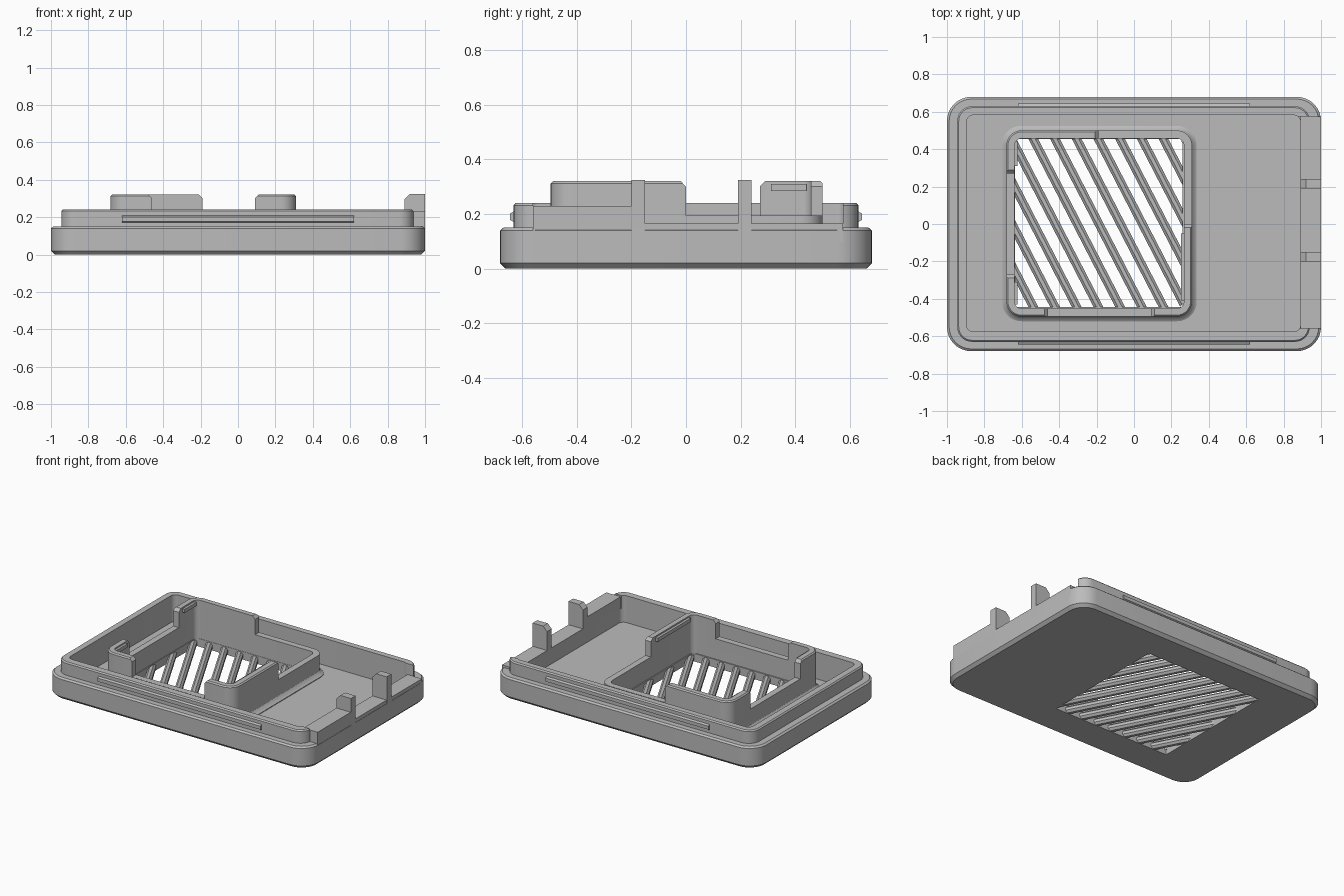
import bpy, bmesh, math
from mathutils import Matrix, Vector

cube = bpy.data.objects.get("Cube")
if cube:
    bpy.data.objects.remove(cube, do_unlink=True)

grey = bpy.data.materials.new("plastic_grey")
grey.use_nodes = True
tone = (0.5, 0.5, 0.5, 1)
grey.diffuse_color = tone
grey.node_tree.nodes["Principled BSDF"].inputs["Base Color"].default_value = tone


def finish(name, bm):
    bmesh.ops.recalc_face_normals(bm, faces=bm.faces)
    mesh = bpy.data.meshes.new(name)
    bm.to_mesh(mesh)
    bm.free()
    mesh.materials.append(grey)
    obj = bpy.data.objects.new(name, mesh)
    bpy.context.collection.objects.link(obj)
    return obj


def smooth(obj):
    bpy.ops.object.select_all(action='DESELECT')
    obj.select_set(True)
    bpy.context.view_layer.objects.active = obj
    bpy.ops.object.shade_smooth_by_angle(angle=math.radians(30))


def rounded(rect, radius, z, inset=0.0, steps=8):
    """Rounded rectangle loop at height z, shrunk by inset."""
    x0, x1, y0, y1 = rect
    r = max(radius - inset, 0.004)
    x0, x1, y0, y1 = x0 + inset, x1 - inset, y0 + inset, y1 - inset
    corners = [(x1 - r, y1 - r), (x0 + r, y1 - r), (x0 + r, y0 + r), (x1 - r, y0 + r)]
    loop = []
    for q, (cx, cy) in enumerate(corners):
        for i in range(steps + 1):
            a = (q + i / steps) * math.pi / 2
            loop.append((cx + r * math.cos(a), cy + r * math.sin(a), z))
    return loop


def loft(name, loops, closed=False):
    """Skin a stack of loops; cap the ends or join last to first."""
    bm = bmesh.new()
    rings = [[bm.verts.new(p) for p in loop] for loop in loops]
    pairs = list(zip(rings, rings[1:]))
    if closed:
        pairs.append((rings[-1], rings[0]))
    else:
        bm.faces.new(rings[0])
        bm.faces.new(rings[-1])
    for a, b in pairs:
        n = len(a)
        for i in range(n):
            j = (i + 1) % n
            bm.faces.new((a[i], a[j], b[j], b[i]))
    return finish(name, bm)


def box(name, x0, x1, y0, y1, z0, z1):
    return loft(name, [[(x0, y0, z), (x1, y0, z), (x1, y1, z), (x0, y1, z)] for z in (z0, z1)])


def cut(obj, cutter, operation='DIFFERENCE'):
    mod = obj.modifiers.new("cut", 'BOOLEAN')
    mod.operation, mod.object, mod.solver = operation, cutter, 'EXACT'
    bpy.context.view_layer.objects.active = obj
    bpy.ops.object.modifier_apply(modifier=mod.name)
    bpy.data.objects.remove(cutter, do_unlink=True)


FLOOR, RIM, LIP = 0.055, 0.15, 0.24
OUTER = (-1, 1, -0.68, 0.68)
LIP_OUT = (-0.945, 0.94, -0.63, 0.63)
CAVITY = (-0.895, 0.89, -0.575, 0.582)
VENT = (-0.635, 0.26, -0.445, 0.455)

# Tray with chamfered foot, stepped lip and hollow interior
tray = loft("tray", [
    rounded(OUTER, 0.13, 0, 0.02), rounded(OUTER, 0.13, 0.02), rounded(OUTER, 0.13, RIM - 0.01),
    rounded(OUTER, 0.13, RIM, 0.012), rounded(LIP_OUT, 0.08, RIM), rounded(LIP_OUT, 0.08, LIP - 0.008),
    rounded(LIP_OUT, 0.08, LIP, 0.008), rounded(CAVITY, 0.035, LIP), rounded(CAVITY, 0.035, FLOOR)])
cut(tray, box("vent_cutter", *VENT[:2], *VENT[2:], -0.1, 0.12))
cut(tray, box("opening_cutter", 0.85, 1.1, -0.56, 0.574, RIM, 0.4))
smooth(tray)

# End wall: low sill and taller section
box("end_sill", 0.89, 0.999, -0.56, 0.574, 0.1, 0.165)
box("end_wall", 0.89, 0.999, -0.56, -0.2, 0.1, 0.23)

# Upright posts on the end wall, chamfered on the inner top corner
profile = [(0.89, 0.1), (1, 0.1), (1, 0.325), (0.92, 0.325), (0.89, 0.295)]
for name, y in (("front_post", -0.2), ("back_post", 0.19)):
    loft(name, [[(x, yy, z) for x, z in profile] for yy in (y, y + 0.05)])

# Snap ridges along both long sides of the lip
for name, s in (("front_ridge", -1), ("back_ridge", 1)):
    section = [(0.62, 0.165), (0.643, 0.178), (0.643, 0.202), (0.62, 0.215)]
    loft(name, [[(x, s * y, z) for y, z in section] for x in (-0.62, 0.62)])

# Raised frame around the vent with a flared foot
WALL = (-0.682, 0.31, -0.495, 0.5)
TOP, LOW = 0.32, 0.195
frame = loft("vent_frame", [
    rounded(WALL, 0.08, FLOOR - 0.02, -0.025), rounded(WALL, 0.08, FLOOR + 0.005, -0.025),
    rounded(WALL, 0.08, FLOOR + 0.012, -0.012), rounded(WALL, 0.08, FLOOR + 0.03),
    rounded(WALL, 0.08, TOP - 0.008), rounded(WALL, 0.08, TOP, 0.008),
    rounded(WALL, 0.08, TOP, 0.043), rounded(WALL, 0.08, FLOOR - 0.02, 0.043)], closed=True)


def notch(a, b, flare_a=0.02, flare_b=0.02):
    """Profile of a wall notch with chamfered upper corners."""
    return [(a, LOW), (b, LOW), (b, TOP - 0.02), (b + flare_b, TOP + 0.001), (b + flare_b, 0.4),
            (a - flare_a, 0.4), (a - flare_a, TOP + 0.001), (a, TOP - 0.02)]


front = notch(-0.46, 0.09)
cut(frame, loft("front_notch", [[(u, y, z) for u, z in front] for y in (-0.6, -0.4)]))
left = notch(-0.27, 0.27)
cut(frame, loft("side_notch", [[(x, u, z) for u, z in left] for x in (-0.8, -0.58)]))
# Corner between the back notch and the right-hand notch is fully low
back = notch(-0.19, 0.5, 0.02, 0)
cut(frame, loft("back_notch", [[(u, y, z) for u, z in back] for y in (0.3, 0.6)]))
right = notch(0, 0.35, 0.02, 0)
cut(frame, loft("end_notch", [[(x, u, z) for u, z in right] for x in (0.2, 0.4)]))
smooth(frame)

# Small retaining ledges on the inner faces of the tall corners
for name, x, y0, y1 in (("ledge_back", -0.645, 0.31, 0.44), ("ledge_front", -0.645, -0.43, -0.31),
                        ("ledge_end", 0.25, -0.41, -0.05)):
    box(name, x, x + 0.022, y0, y1, 0.285, 0.31)

# Slanted vent bars trimmed to the opening
bm = bmesh.new()
lean = Vector((0.46, -0.89, 0)).normalized()
for i in range(-7, 8):
    place = Matrix.Translation((-0.19 + i * 0.116, 0.005, 0.026))
    turn = lean.to_track_quat('Z', 'Y').to_matrix().to_4x4()
    spin = Matrix.Rotation(math.pi / 8, 4, 'Z')
    bmesh.ops.create_cone(bm, cap_ends=True, segments=8, radius1=0.025, radius2=0.025,
                          depth=1.8, matrix=place @ turn @ spin)
bars = finish("vent_bars", bm)
cut(bars, loft("vent_trim", [rounded(VENT, 0.04, z, -0.005) for z in (-0.1, 0.12)]), 'INTERSECT')
smooth(bars)
